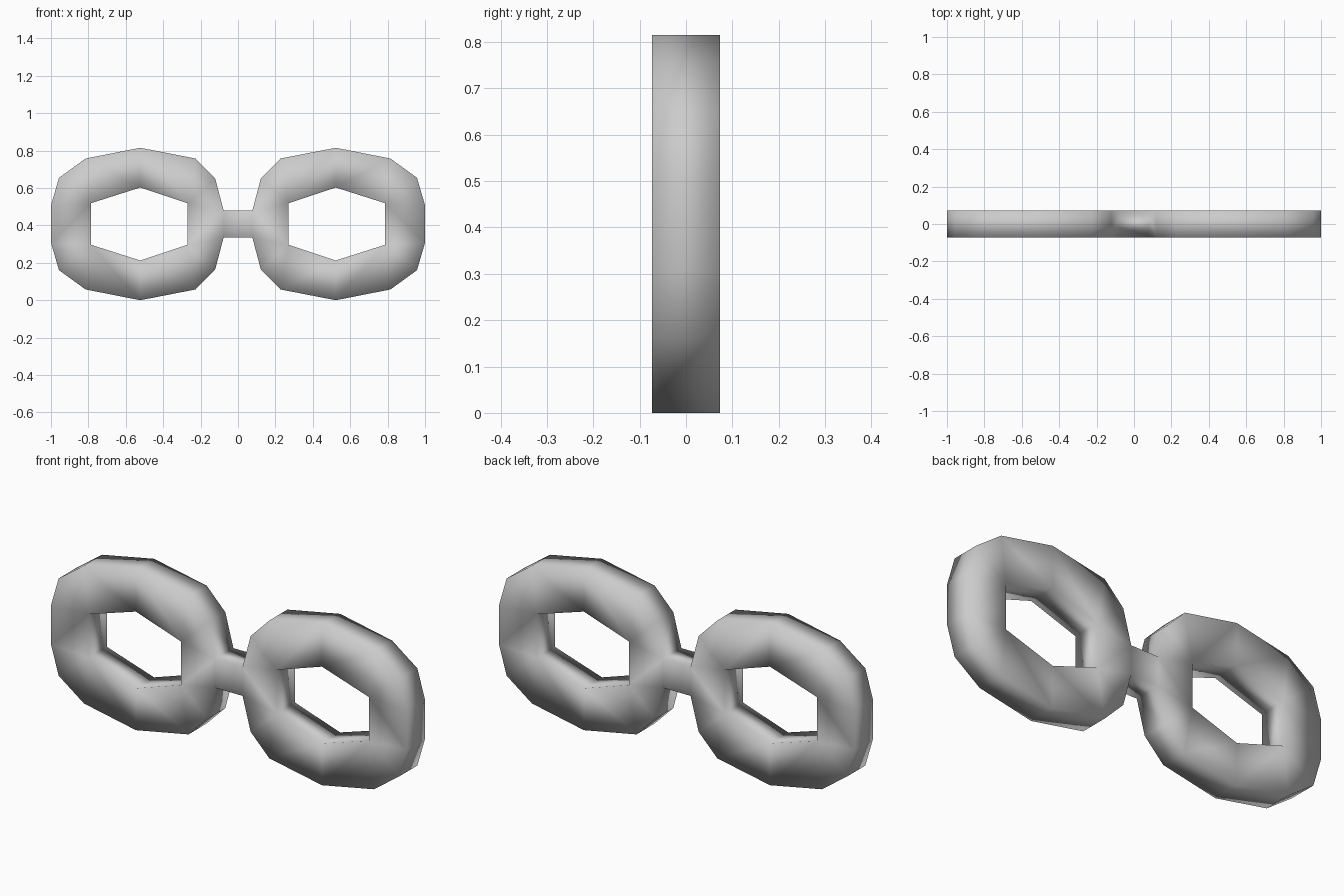
import bpy, bmesh

if "Cube" in bpy.data.objects:
    bpy.data.objects.remove(bpy.data.objects["Cube"])

HALF_T = 0.073   # half thickness of the plate
MID = 0.4075     # height of the centre line

# Lower half of the right ring outline: (x, drop below centre line, inner corner it joins)
lower_outer = [(0.077, 0.073, 0), (0.122, 0.243, 0), (0.227, 0.350, 0), (0.523, 0.4075, 1),
               (0.815, 0.350, 2), (0.957, 0.247, 2), (1.0, 0.100, 2)]
lower_inner = [(0.27, 0.111), (0.523, 0.195), (0.787, 0.111)]

# Full loops: the lower half, then the mirrored upper half walked backwards
outer = [(x, MID - d, k) for x, d, k in lower_outer]
outer += [(x, MID + d, 5 - k) for x, d, k in reversed(lower_outer)]
inner = [(x, MID - d) for x, d in lower_inner]
inner += [(x, MID + d) for x, d in reversed(lower_inner)]

bm = bmesh.new()


def add_ring(side):
    """Flat ring of quads and triangles; returns its outer vertices."""
    o = [bm.verts.new((side * x, -HALF_T, z)) for x, z, _ in outer]
    i = [bm.verts.new((side * x, -HALF_T, z)) for x, z in inner]
    for n in range(len(o)):
        m = (n + 1) % len(o)
        a, b = outer[n][2], outer[m][2]
        face = [o[n], o[m], i[b]]
        if a != b:
            face.append(i[a])
        bm.faces.new(face)
    return o


# Two rings and the bridge joining them
right, left = add_ring(1), add_ring(-1)
bm.faces.new([left[0], right[0], right[-1], left[-1]])

# Thicken the flat shape
res = bmesh.ops.extrude_face_region(bm, geom=bm.faces[:], use_keep_orig=True)
moved = [g for g in res["geom"] if isinstance(g, bmesh.types.BMVert)]
bmesh.ops.translate(bm, verts=moved, vec=(0, 2 * HALF_T, 0))
bmesh.ops.recalc_face_normals(bm, faces=bm.faces[:])
for f in bm.faces:
    f.smooth = True

mesh = bpy.data.meshes.new("double_ring_link")
bm.to_mesh(mesh)
bm.free()
obj = bpy.data.objects.new("double_ring_link", mesh)
bpy.context.collection.objects.link(obj)
